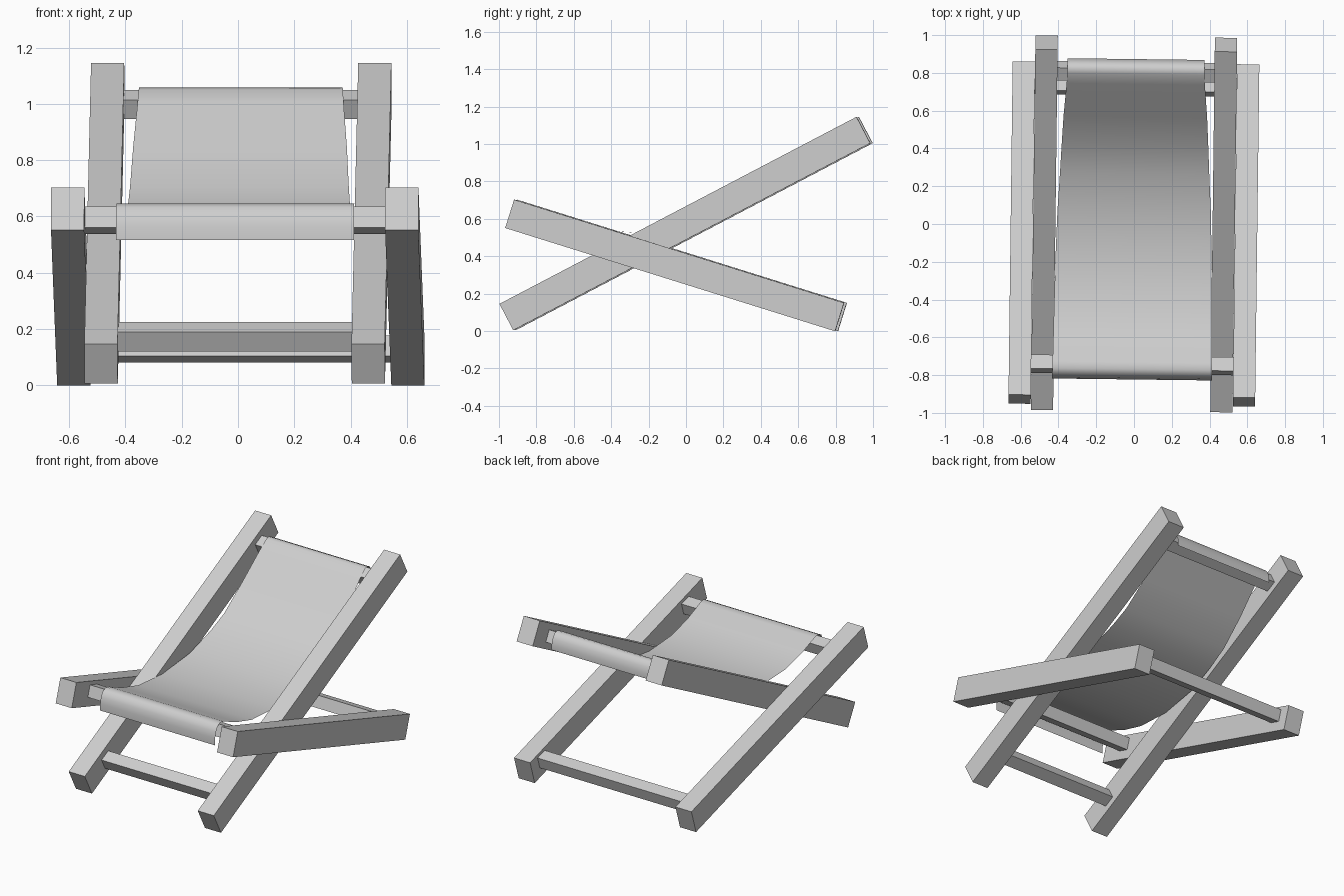
import bpy
import bmesh
import math
from mathutils import Matrix, Vector

cube = bpy.data.objects.get("Cube")
if cube:
    bpy.data.objects.remove(cube, do_unlink=True)

# The whole chair is turned very slightly about the vertical
TURN = Matrix.Rotation(-0.0125, 4, 'Z')

grey = bpy.data.materials.new("plain_grey")
grey.use_nodes = True
colour = (0.62, 0.62, 0.62, 1)
grey.diffuse_color = colour
grey.node_tree.nodes["Principled BSDF"].inputs["Base Color"].default_value = colour


def add_object(name, bm):
    mesh = bpy.data.meshes.new(name)
    bm.transform(TURN)
    bm.to_mesh(mesh)
    bm.free()
    mesh.materials.append(grey)
    obj = bpy.data.objects.new(name, mesh)
    bpy.context.collection.objects.link(obj)
    return obj


def add_box(name, centre, size, tilt):
    bm = bmesh.new()
    place = (Matrix.Translation(centre) @ Matrix.Rotation(tilt, 4, 'X')
             @ Matrix.Diagonal((*size, 1)))
    bmesh.ops.create_cube(bm, size=1, matrix=place)
    return add_object(name, bm)


def add_frame(name, x, front, back, bars, bar_length):
    """Two parallel sloping rails joined by two square crossbars."""
    a, b = Vector((0, *front)), Vector((0, *back))
    run = b - a
    tilt = math.atan2(run.z, run.y)
    for side, sign in (("left", 1), ("right", -1)):
        centre = (a + b) / 2 + Vector((sign * x, 0, 0))
        add_box(f"{name}_rail_{side}", centre, (0.118, run.length, 0.159), tilt)
    for end, (y, z) in zip(("front", "back"), bars):
        add_box(f"{name}_crossbar_{end}", (0, y, z), (bar_length, 0.077, 0.077), tilt)


# Long reclining frame and the shorter supporting frame outside it
add_frame("backrest", 0.475, (-0.954, 0.075), (0.955, 1.075),
          ((-0.767, 0.172), (0.806, 0.9975)), 0.84)
add_frame("support", 0.594, (-0.935, 0.627), (0.829, 0.075),
          ((-0.746, 0.586), (0.728, 0.128)), 1.08)

# Fabric sling: (y, z, half width) from the front flap to the back flap
sling = [
    (-0.823, 0.515, 0.423), (-0.823, 0.56, 0.423), (-0.815, 0.60, 0.423),
    (-0.797, 0.632, 0.423), (-0.768, 0.646, 0.423), (-0.73, 0.637, 0.422),
    (-0.60, 0.583, 0.420), (-0.44, 0.538, 0.418), (-0.20, 0.522, 0.414),
    (0.07, 0.560, 0.406), (0.27, 0.636, 0.395), (0.40, 0.703, 0.389),
    (0.57, 0.845, 0.380), (0.74, 1.006, 0.366), (0.795, 1.050, 0.363),
    (0.82, 1.057, 0.362), (0.845, 1.047, 0.362), (0.862, 1.02, 0.362),
    (0.873, 0.985, 0.362), (0.873, 0.95, 0.362),
]
bm = bmesh.new()
rows = [[bm.verts.new((sign * w, y, z)) for sign in (-1, 1)] for y, z, w in sling]
for (a, b), (c, d) in zip(rows, rows[1:]):
    face = bm.faces.new((a, b, d, c))
    face.smooth = True
add_object("fabric_seat", bm)
